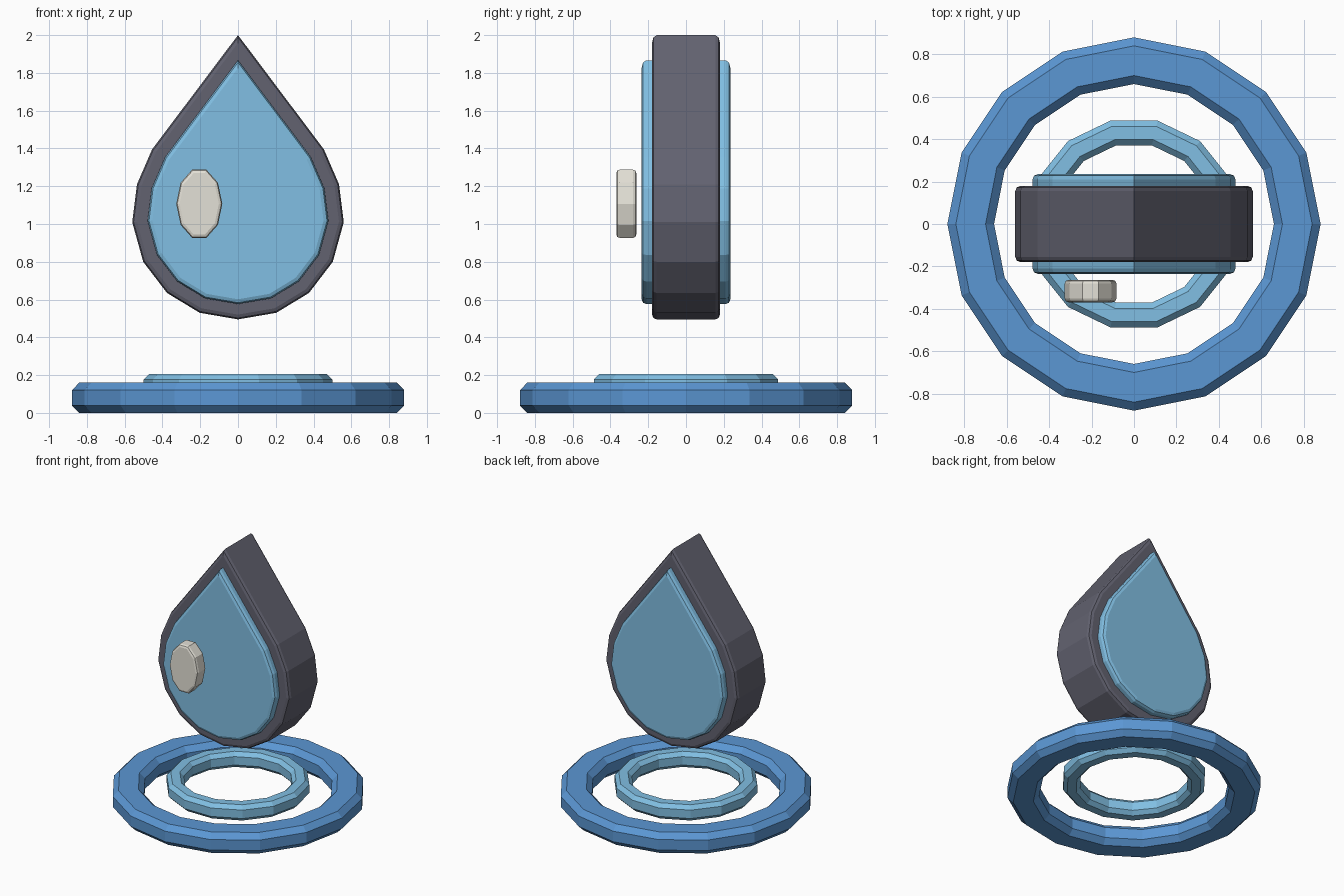
import bpy, bmesh, math
from mathutils import Vector

cube = bpy.data.objects.get("Cube")
if cube:
    bpy.data.objects.remove(cube, do_unlink=True)


def material(name, rgb):
    """Flat material from 0-255 screen colour, stored as linear."""
    lin = [((c / 255 + 0.055) / 1.055) ** 2.4 for c in rgb]
    mat = bpy.data.materials.new(name)
    mat.use_nodes = True
    mat.diffuse_color = (*lin, 1)
    bsdf = mat.node_tree.nodes["Principled BSDF"]
    bsdf.inputs["Base Color"].default_value = (*lin, 1)
    bsdf.inputs["Roughness"].default_value = 0.6
    return mat


slate = material("slate grey", (98, 98, 112))
sky = material("light blue", (129, 191, 227))
blue = material("mid blue", (91, 151, 212))
cream = material("off white", (228, 225, 215))


def loft(name, loops, mat, ring=False):
    """Skin a row of loops; join last to first for a ring, else cap the ends."""
    bm = bmesh.new()
    rows = [[bm.verts.new(p) for p in loop] for loop in loops]
    pairs = list(zip(rows, rows[1:]))
    if ring:
        pairs.append((rows[-1], rows[0]))
    else:
        bm.faces.new(rows[0])
        bm.faces.new(rows[-1])
    for a, b in pairs:
        n = len(a)
        for i in range(n):
            j = (i + 1) % n
            bm.faces.new((a[i], a[j], b[j], b[i]))
    bmesh.ops.recalc_face_normals(bm, faces=bm.faces)
    mesh = bpy.data.meshes.new(name)
    bm.to_mesh(mesh)
    bm.free()
    mesh.materials.append(mat)
    obj = bpy.data.objects.new(name, mesh)
    bpy.context.collection.objects.link(obj)
    return obj


def circle(r, z, sides):
    angles = [math.tau * i / sides for i in range(sides)]
    return [(r * math.cos(a), r * math.sin(a), z) for a in angles]


def chamfered_ring(name, r_in, r_out, z0, z1, c, sides, mat):
    section = [(r_out, z0 + c), (r_out, z1 - c), (r_out - c, z1), (r_in + c, z1),
               (r_in, z1 - c), (r_in, z0 + c), (r_in + c, z0), (r_out - c, z0)]
    return loft(name, [circle(r, z, sides) for r, z in section], mat, ring=True)


def inset(outline, d):
    """Mitred inward offset of a clockwise outline."""
    result = []
    for i, p in enumerate(outline):
        a = (p - outline[i - 1]).normalized()
        b = (outline[(i + 1) % len(outline)] - p).normalized()
        n1, n2 = Vector((-a.y, a.x)), Vector((-b.y, b.x))
        result.append(p - (n1 + n2) * d / (1 + n1.dot(n2)))
    return result


def slab_steps(depth, bevel, start=0):
    """(inset, y) steps from back to front with two-step rounded edges."""
    half = [(start, depth - bevel), (start + bevel * 0.29, depth - bevel * 0.29),
            (start + bevel, depth)]
    return [(d, y) for d, y in reversed(half)] + [(d, -y) for d, y in half]


def slab(name, outline, steps, mat, y0=0, ring=False):
    loops = [[(p.x, y0 + y, p.y) for p in inset(outline, d)] for d, y in steps]
    return loft(name, loops, mat, ring)


# Base rings
chamfered_ring("outer_ripple", 0.66, 0.88, 0, 0.16, 0.04, 16, blue)
chamfered_ring("inner_ripple", 0.38, 0.50, 0.085, 0.205, 0.028, 14, sky)

# Drop outline, clockwise from the tip
right = [Vector(p) for p in ((0.455, 1.395), (0.535, 1.21), (0.56, 1.01),
                             (0.502, 0.80), (0.376, 0.635), (0.203, 0.53))]
left = [Vector((-p.x, p.y)) for p in reversed(right)]
drop = [Vector((0, 2.0))] + right + [Vector((0, 0.495))] + left

# Dark rim around the drop, open in the middle
rim = slab_steps(0.18, 0.025)
slab("drop_rim", drop, [(0.09, 0.18)] + rim + [(0.09, -0.18)], slate, ring=True)

# Water body standing proud of the rim on both sides
slab("drop_body", drop, slab_steps(0.235, 0.025, 0.08), sky)

# Oval highlight floating before the front
oval = [Vector((-0.205 + 0.122 * math.cos(a), 1.107 + 0.19 * math.sin(a)))
        for a in (-math.tau * i / 10 for i in range(10))]
slab("highlight", oval, slab_steps(0.053, 0.018), cream, y0=-0.316)
